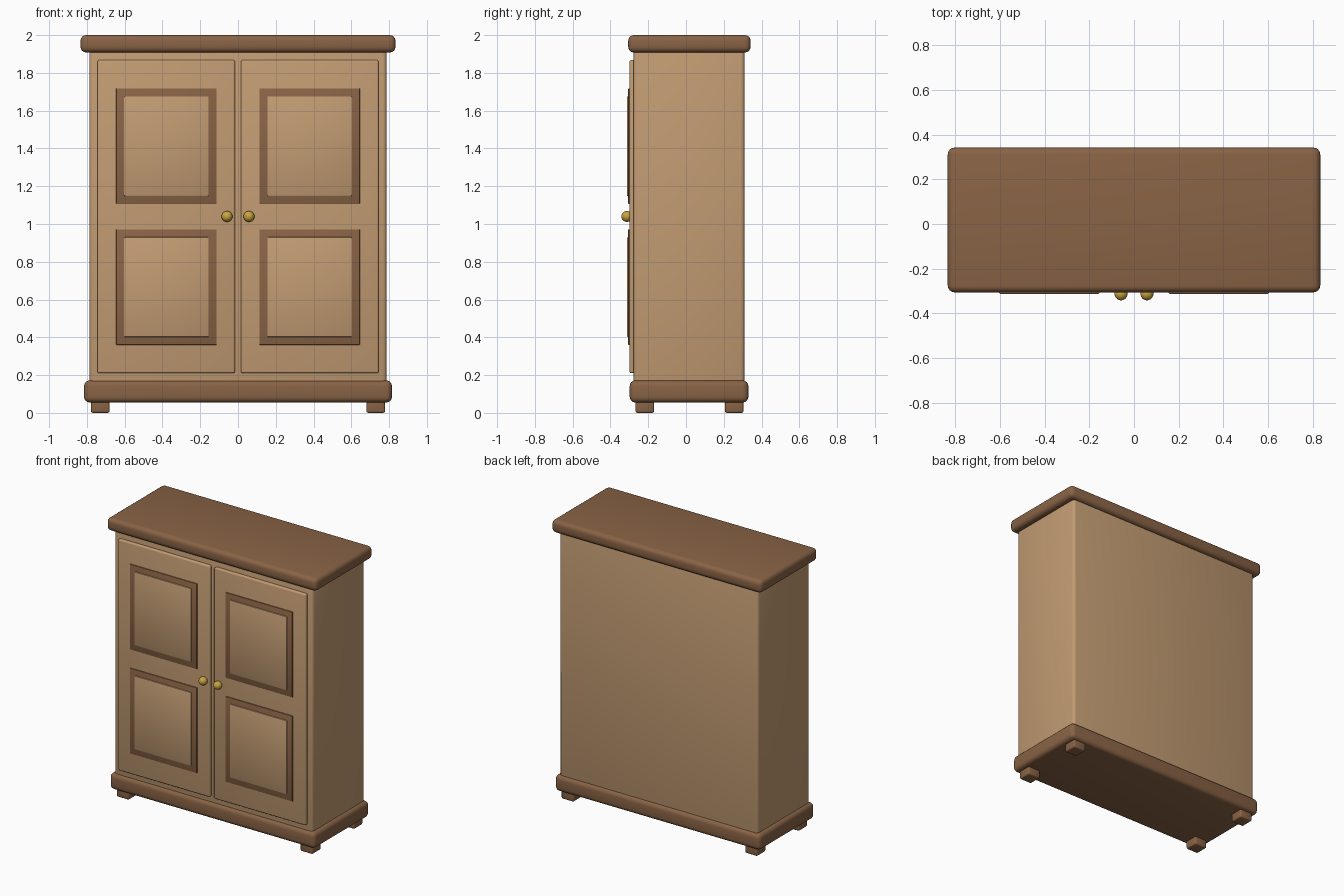
import bpy, math

if "Cube" in bpy.data.objects:
    bpy.data.objects.remove(bpy.data.objects["Cube"])


def material(name, rgb):
    m = bpy.data.materials.new(name)
    m.diffuse_color = (*rgb, 1)
    m.use_nodes = True
    m.node_tree.nodes["Principled BSDF"].inputs["Base Color"].default_value = m.diffuse_color
    return m


LIGHT = material("light wood", (0.54, 0.33, 0.17))
DARK = material("dark wood", (0.25, 0.125, 0.06))
BRASS = material("brass", (0.58, 0.37, 0.05))


def box(name, x, y, z, mat, bevel=0.0, segments=3):
    """Box from (min, max) ranges, with rounded edges."""
    bpy.ops.mesh.primitive_cube_add(
        size=1, location=[(a + b) / 2 for a, b in (x, y, z)])
    ob = bpy.context.object
    ob.name = name
    ob.scale = [b - a for a, b in (x, y, z)]
    bpy.ops.object.transform_apply(location=False, rotation=False, scale=True)
    ob.data.materials.append(mat)
    if bevel:
        mod = ob.modifiers.new("rounded edges", "BEVEL")
        mod.width = bevel
        mod.segments = segments
        bpy.ops.object.modifier_apply(modifier=mod.name)
        bpy.ops.object.shade_smooth_by_angle(angle=math.radians(35))
    return ob


# Carcass, plinth and cornice
box("body", (-0.787, 0.787), (-0.278, 0.31), (0.13, 1.94), LIGHT, 0.02)
box("plinth", (-0.815, 0.815), (-0.298, 0.33), (0.055, 0.172), DARK, 0.03, 4)
box("cornice", (-0.834, 0.834), (-0.306, 0.342), (1.908, 2.0), DARK, 0.03, 4)

for side, s in (("left", -1), ("right", 1)):
    def span(a, b):
        return tuple(sorted((s * a, s * b)))

    # Feet
    for end, y in (("front", (-0.267, -0.169)), ("back", (0.206, 0.304))):
        box(f"{side}_{end}_foot", span(0.68, 0.778), y, (0, 0.075), DARK, 0.01)

    # Door with two framed raised panels
    box(f"{side}_door", span(0.016, 0.745), (-0.299, -0.26), (0.21, 1.868),
        LIGHT, 0.01)
    for level, z0, z1 in (("lower", 0.36, 0.972), ("upper", 1.106, 1.718)):
        box(f"{side}_{level}_frame", span(0.113, 0.645), (-0.306, -0.28),
            (z0, z1), DARK, 0.003, 2)
        box(f"{side}_{level}_panel", span(0.155, 0.604), (-0.313, -0.28),
            (z0 + 0.042, z1 - 0.042), LIGHT, 0.005, 2)

    # Round knob
    bpy.ops.mesh.primitive_uv_sphere_add(
        segments=24, ring_count=16, radius=0.029,
        location=(s * 0.058, -0.313, 1.04))
    knob = bpy.context.object
    knob.name = f"{side}_knob"
    knob.data.materials.append(BRASS)
    bpy.ops.object.shade_smooth()
